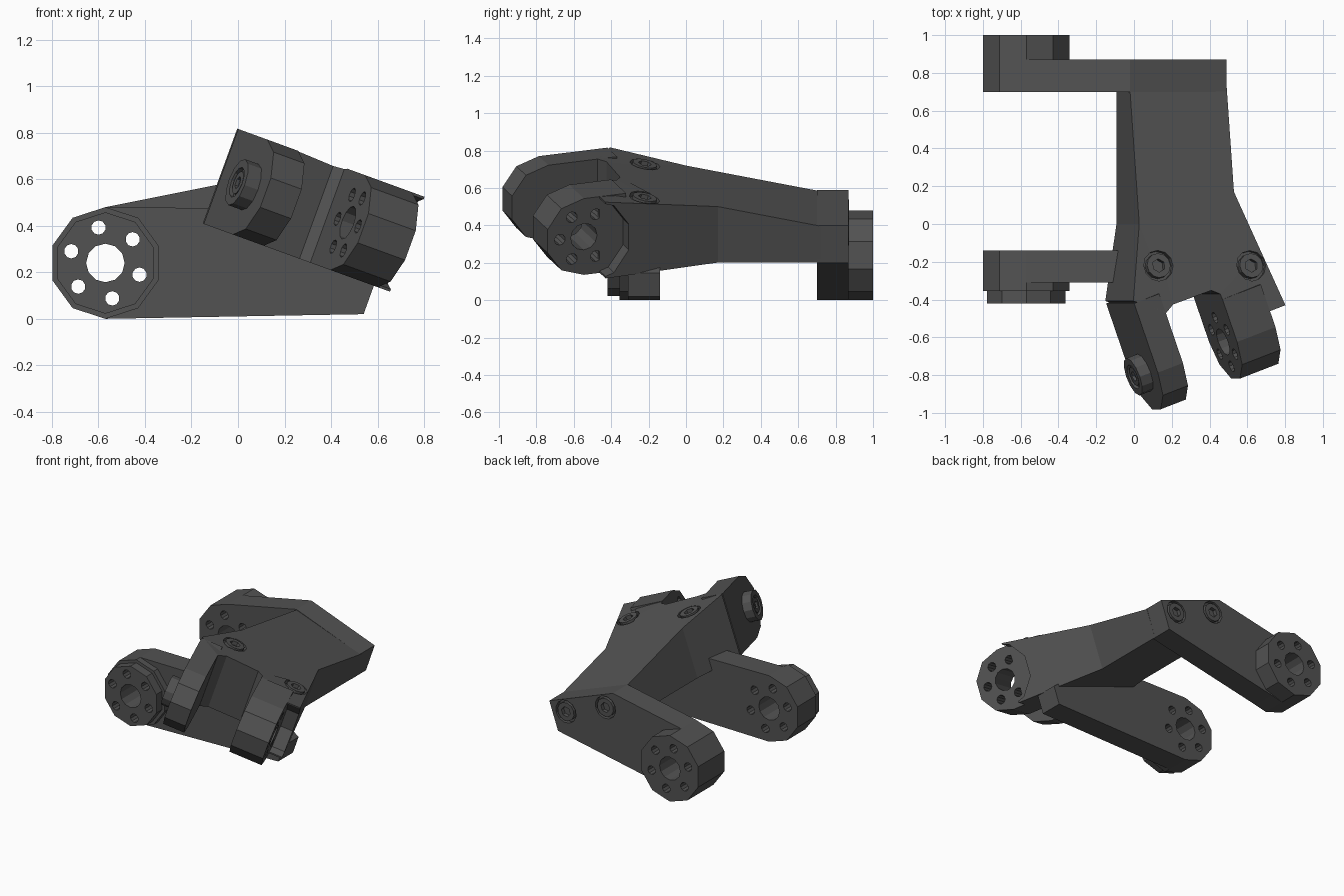
import bpy, bmesh
from math import sin, cos, pi, radians
from mathutils import Vector

if "Cube" in bpy.data.objects:
    bpy.data.objects.remove(bpy.data.objects["Cube"])

# Frames: world axes, body tilted 20 deg about y (U, Y, W), fork turned 20 deg about W (A, D, W)
X, Y, Z = Vector((1, 0, 0)), Vector((0, 1, 0)), Vector((0, 0, 1))
T = radians(20)
U = Vector((cos(T), 0, -sin(T)))
W = Vector((sin(T), 0, cos(T)))
A = U * cos(T) + Y * sin(T)
D = U * sin(T) - Y * cos(T)

grey = bpy.data.materials.new("dark grey")
grey.diffuse_color = (0.085, 0.085, 0.085, 1)
grey.use_nodes = True
grey.node_tree.nodes["Principled BSDF"].inputs["Base Color"].default_value = grey.diffuse_color


def solid(name, prisms):
    """One object from a list of (bottom ring, top ring) prisms."""
    bm = bmesh.new()
    for low, high in prisms:
        a = [bm.verts.new(p) for p in low]
        b = [bm.verts.new(p) for p in high]
        n = len(a)
        bm.faces.new(a)
        bm.faces.new(b[::-1])
        for i in range(n):
            bm.faces.new((a[i], b[i], b[(i + 1) % n], a[(i + 1) % n]))
    bmesh.ops.recalc_face_normals(bm, faces=bm.faces)
    me = bpy.data.meshes.new(name)
    bm.to_mesh(me)
    bm.free()
    me.materials.append(grey)
    ob = bpy.data.objects.new(name, me)
    bpy.context.collection.objects.link(ob)
    return ob


def extrude(pts, e1, e2, axis, t0, t1):
    ring = [e1 * p + e2 * q for p, q in pts]
    return [p + axis * t0 for p in ring], [p + axis * t1 for p in ring]


def circle(c, r, n=10, start=90):
    return [(c[0] + r * cos(radians(start) + 2 * pi * i / n),
             c[1] + r * sin(radians(start) + 2 * pi * i / n)) for i in range(n)]


def cut(ob, prisms):
    cutter = solid("cutter", prisms)
    cutter.hide_render = True
    m = ob.modifiers.new("cut", 'BOOLEAN')
    m.operation, m.solver, m.object = 'DIFFERENCE', 'EXACT', cutter
    dg = bpy.context.evaluated_depsgraph_get()
    me = bpy.data.meshes.new_from_object(ob.evaluated_get(dg))
    ob.modifiers.clear()
    ob.data = me
    bpy.data.objects.remove(cutter)


def hole_pattern(c, centre_r, ring_r, start, e1, e2, axis, t0, t1):
    out = [extrude(circle(c, centre_r, 12), e1, e2, axis, t0, t1)]
    for p in circle(c, ring_r, 6, start):
        out.append(extrude(circle(p, 0.031, 10), e1, e2, axis, t0, t1))
    return out


def screw(name, host, centre, normal, e1):
    """Countersunk screw: recess in the host, head and hex socket."""
    e2 = normal.cross(e1)

    def ring(r, t0, t1, n):
        a, b = extrude(circle((0, 0), r, n), e1, e2, normal, t0, t1)
        return [p + centre for p in a], [p + centre for p in b]
    cut(host, [ring(0.082, -0.03, 0.05, 12)])
    head = solid(name, [ring(0.066, -0.04, 0.002, 12)])
    cut(head, [ring(0.036, -0.025, 0.05, 6)])


# Main body: plan outline, flat underside, sloping top
def fork(a, f):
    return (a * cos(T) + f * sin(T), a * sin(T) - f * cos(T))


plan = [(-.22, .72), (.326, .72), (.326, .17), (.574, -.43), fork(.30, .60),
        fork(.27, .60), fork(.27, .48), fork(.07, .48), fork(.07, .42), fork(.03, .385),
        fork(-.20, .38), fork(-.255, .41), fork(-.405, .286), (-.22, 0)]


def top(y):
    return min(.767, .546 + .2028 * (.69 - y))


body = solid("main_body", [([U * u + Y * y + W * .333 for u, y in plan],
                            [U * u + Y * y + W * top(y) for u, y in plan])])
FC = (.69, .55)
cut(body, [extrude(circle(FC, .235), D, W, A, .30, .8)])

# Fork prongs with rounded ends
def prong(name, f0, a0, a1):
    arc = [(FC[0] + .217 * cos(radians(t)), FC[1] + .217 * sin(radians(t)))
           for t in range(-90, 91, 36)]
    pts = [(f0, .333)] + arc + [(f0, .767)]
    return solid(name, [extrude(pts, D, W, A, a0, a1)])


prong("left_prong", .30, -.405, -.255)
right = prong("right_prong", .45, .07, .30)
cut(right, hole_pattern(FC, .075, .137, 0, D, W, A, -.1, .5))

# Pivot cap on the left prong
cap = solid("pivot_cap", [extrude(circle(FC, .105, 12), D, W, A, -.47, -.39)])
cut(cap, [extrude(circle(FC, .068, 12), D, W, A, -.5, -.45)])
pin = solid("pivot_screw", [extrude(circle(FC, .052, 12), D, W, A, -.465, -.42)])
cut(pin, [extrude(circle(FC, .028, 6), D, W, A, -.5, -.445)])

# Rear plate and front arm, each with a round eye end
EC = (-.57, .24)
eye = [(EC[0] + .24 * cos(radians(t)), EC[1] + .24 * sin(radians(t)))
       for t in range(90, 271, 36)]
rear = solid("rear_plate", [extrude(
    eye + [(-.48, .02), (.42, .2), (.49, .4), (-.02, .59)], X, Z, Y, .70, .87)])
arm = solid("front_arm", [extrude(
    eye + [(.54, .02), (.585, .145), (.45, .25), (.0, .475)], X, Z, Y, -.31, -.14)])
parts = [rear, arm]
for name, r, y0, y1 in (("rear_boss", .24, .865, 1.0), ("front_boss", .24, -.355, -.305),
                        ("front_boss_rim", .218, -.42, -.35)):
    parts.append(solid(name, [extrude(circle(EC, r), X, Z, Y, y0, y1)]))
for ob in parts:
    cut(ob, hole_pattern(EC, .083, .155, 41, X, Z, Y, -.6, 1.2))

# Screws on the body top and the rear plate
slope = (W + Y * .2028).normalized()
for i, u in enumerate((-.127, .395)):
    screw(f"top_screw_{i}", body, U * u + Y * -.22 + W * top(-.22), slope, U)
for i, u in enumerate((-.125, .213)):
    screw(f"rear_screw_{i}", rear, U * u + Y * .87 + W * .457, Y, U)
